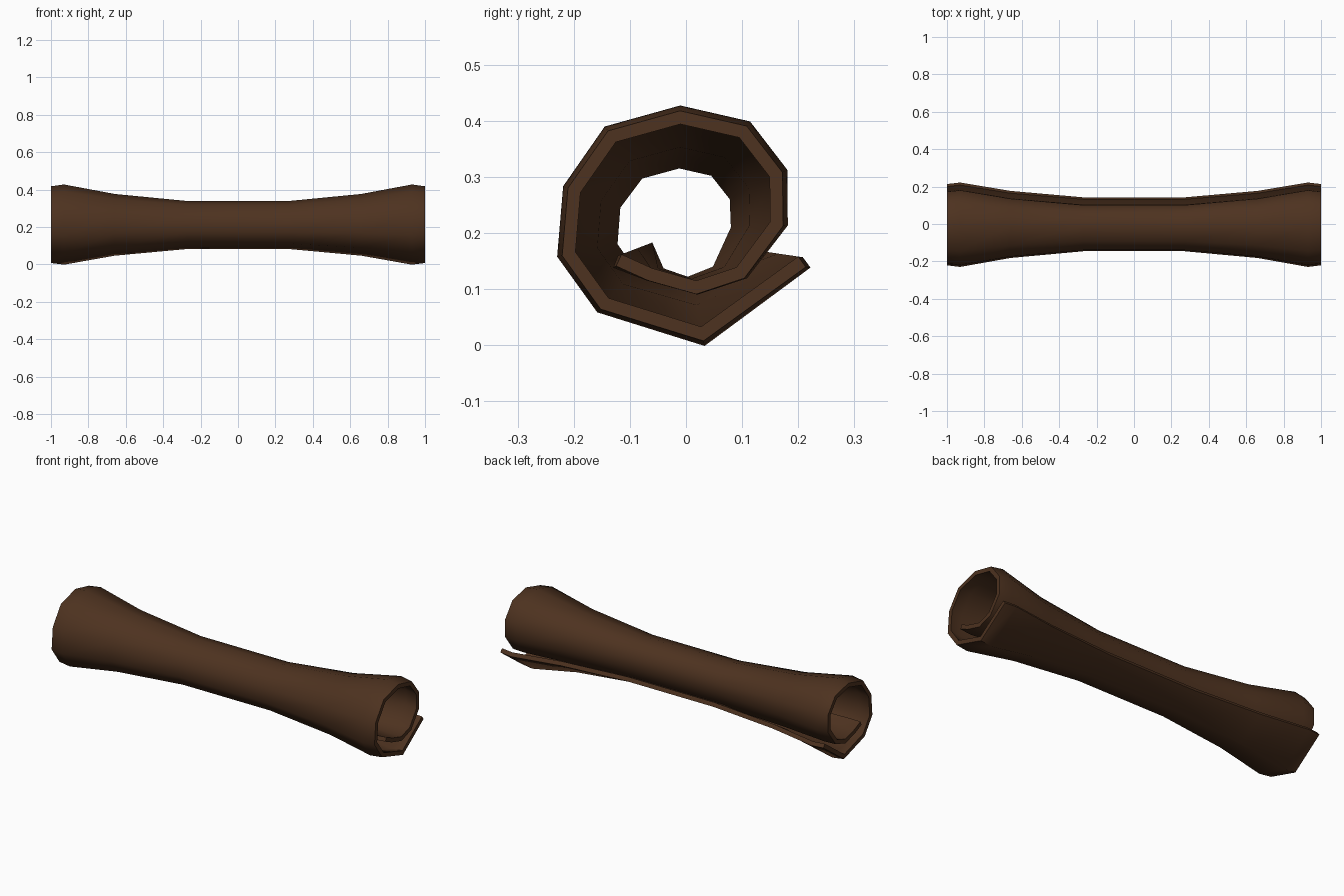
import bpy, bmesh
from mathutils import Vector

if "Cube" in bpy.data.objects:
    bpy.data.objects.remove(bpy.data.objects["Cube"])

# Inner-surface spiral sections (y, z): tight at the waist, looser at the ends
WAIST = [(-.06, .183), (-.04, .137), (.003, .122), (.048, .14), (.08, .21), (.078, .26), (.045, .302),
         (-.012, .315), (-.078, .297), (-.117, .245), (-.122, .18), (-.088, .132), (.012, .107), (.132, .168)]
END = [(-.115, .162), (-.06, .137), (.018, .115), (.09, .139), (.15, .22), (.149, .30), (.095, .37),
       (-.01, .394), (-.125, .362), (-.188, .272), (-.197, .166), (-.138, .084), (.027, .033), (.2, .158)]
THICK = 0.023

# Stations along the roll: (x, blend from waist to end)
HALF = [(.27, 0), (.66, .48), (.93, 1.12), (1, 1)]
STATIONS = [(-x, t) for x, t in reversed(HALF)] + HALF


def section(t):
    return [Vector(a).lerp(Vector(b), 1) * t + Vector(a) * (1 - t) for a, b in zip(WAIST, END)]


def offset(pts, d):
    """Mitred outward offset of an open polyline."""
    normals = []
    for a, b in zip(pts, pts[1:]):
        e = (b - a).normalized()
        normals.append(Vector((e.y, -e.x)))
    out = []
    for i, p in enumerate(pts):
        n0, n1 = normals[max(i - 1, 0)], normals[min(i, len(normals) - 1)]
        m = (n0 + n1).normalized()
        out.append(p + m * d / max(m.dot(n0), .6))
    return out


# Closed loop per station (inner side forward, outer side back), then bridged
bm = bmesh.new()
rings = []
for x, t in STATIONS:
    inner = section(t)
    loop = inner + offset(inner, THICK)[::-1]
    rings.append([bm.verts.new((x, p.x, p.y)) for p in loop])
n = len(rings[0])
for r0, r1 in zip(rings, rings[1:]):
    for i in range(n):
        j = (i + 1) % n
        bm.faces.new((r0[i], r0[j], r1[j], r1[i]))

# Rims at both ends
for r in (rings[0], rings[-1]):
    for i in range(n // 2 - 1):
        bm.faces.new((r[i], r[i + 1], r[n - 2 - i], r[n - 1 - i]))
bmesh.ops.recalc_face_normals(bm, faces=bm.faces)

mesh = bpy.data.meshes.new("bark_roll")
bm.to_mesh(mesh)
bm.free()
roll = bpy.data.objects.new("bark_roll", mesh)
bpy.context.collection.objects.link(roll)

brown = bpy.data.materials.new("dark_brown")
brown.diffuse_color = (.075, .032, .014, 1)
brown.use_nodes = True
brown.node_tree.nodes["Principled BSDF"].inputs["Base Color"].default_value = brown.diffuse_color
mesh.materials.append(brown)

bpy.context.view_layer.objects.active = roll
roll.select_set(True)
bpy.ops.object.shade_smooth_by_angle(angle=.9)
